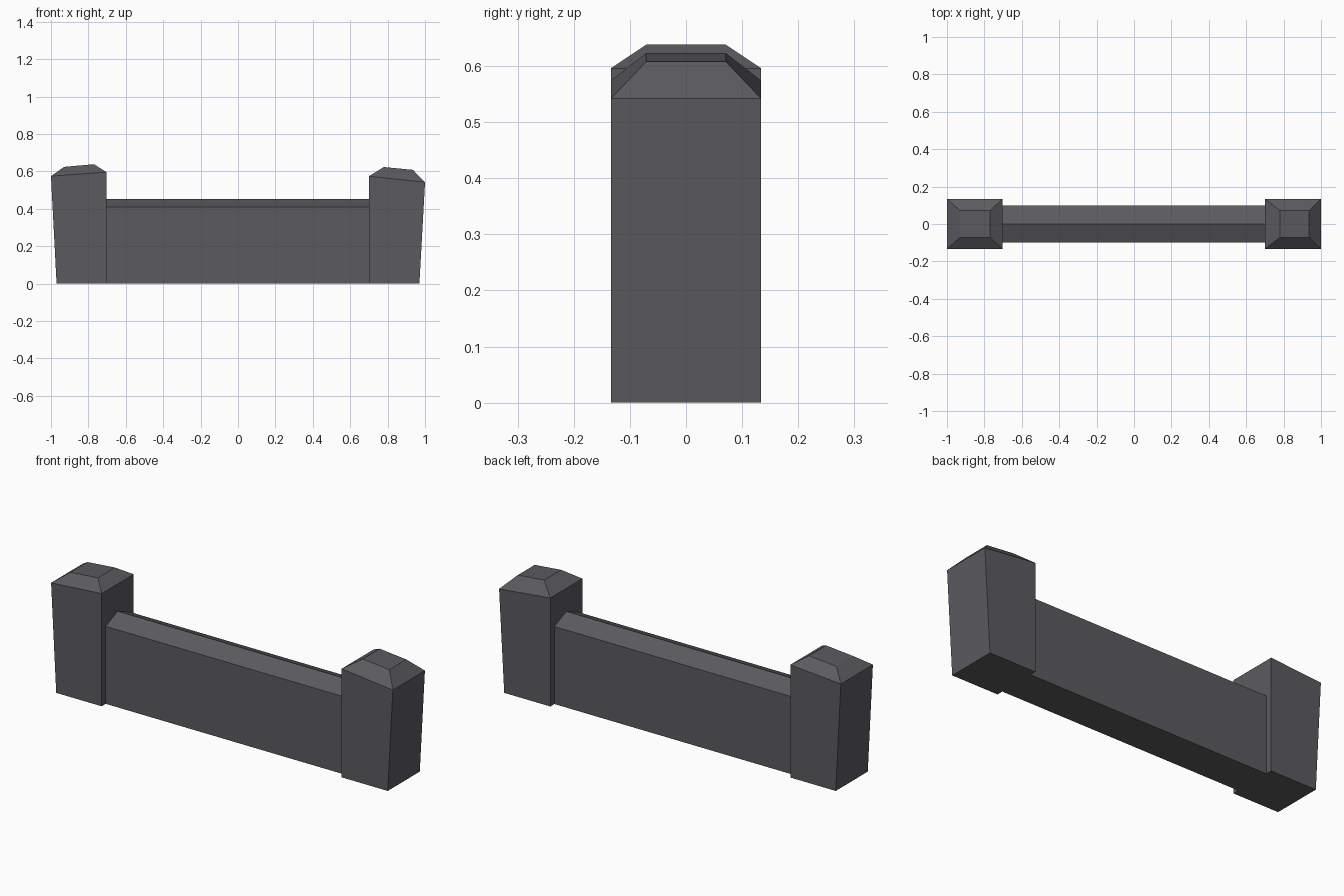
import bpy
import bmesh

if "Cube" in bpy.data.objects:
    bpy.data.objects.remove(bpy.data.objects["Cube"])

stone = bpy.data.materials.new("dark grey stone")
stone.diffuse_color = (0.105, 0.103, 0.113, 1)
stone.use_nodes = True
stone.node_tree.nodes["Principled BSDF"].inputs["Base Color"].default_value = stone.diffuse_color


def finish(name, bm):
    bmesh.ops.recalc_face_normals(bm, faces=bm.faces)
    mesh = bpy.data.meshes.new(name)
    bm.to_mesh(mesh)
    bm.free()
    mesh.materials.append(stone)
    obj = bpy.data.objects.new(name, mesh)
    bpy.context.collection.objects.link(obj)


def loft(name, rings, caps=True):
    """Skin a series of closed rings with equal point counts."""
    bm = bmesh.new()
    loops = [[bm.verts.new(p) for p in ring] for ring in rings]
    n = len(loops[0])
    for a, b in zip(loops, loops[1:]):
        for i in range(n):
            j = (i + 1) % n
            bm.faces.new((a[i], a[j], b[j], b[i]))
    if caps:
        bm.faces.new(loops[0])
        bm.faces.new(loops[-1])
    finish(name, bm)


def post(name, levels):
    """Each level: left x, left z, right x, right z, half depth."""
    loft(name, [[(x0, -d, z0), (x1, -d, z1), (x1, d, z1), (x0, d, z0)]
                for x0, z0, x1, z1, d in levels])


# End posts: leaning outer side, slanted chamfered top
post("left_post", [(-0.97, 0, -0.704, 0, 0.134),
                   (-1.0, 0.574, -0.704, 0.596, 0.134),
                   (-0.93, 0.624, -0.77, 0.638, 0.071)])
post("right_post", [(0.70, 0, 0.97, 0, 0.134),
                    (0.70, 0.574, 1.0, 0.542, 0.134),
                    (0.78, 0.623, 0.935, 0.608, 0.071)])

# Low wall with ridged top, ends hidden by the posts
profile = [(-0.10, 0), (0.10, 0), (0.10, 0.41), (0, 0.452), (-0.10, 0.41)]
loft("wall", [[(x, y, z) for y, z in profile] for x in (-0.704, 0.70)], caps=False)
